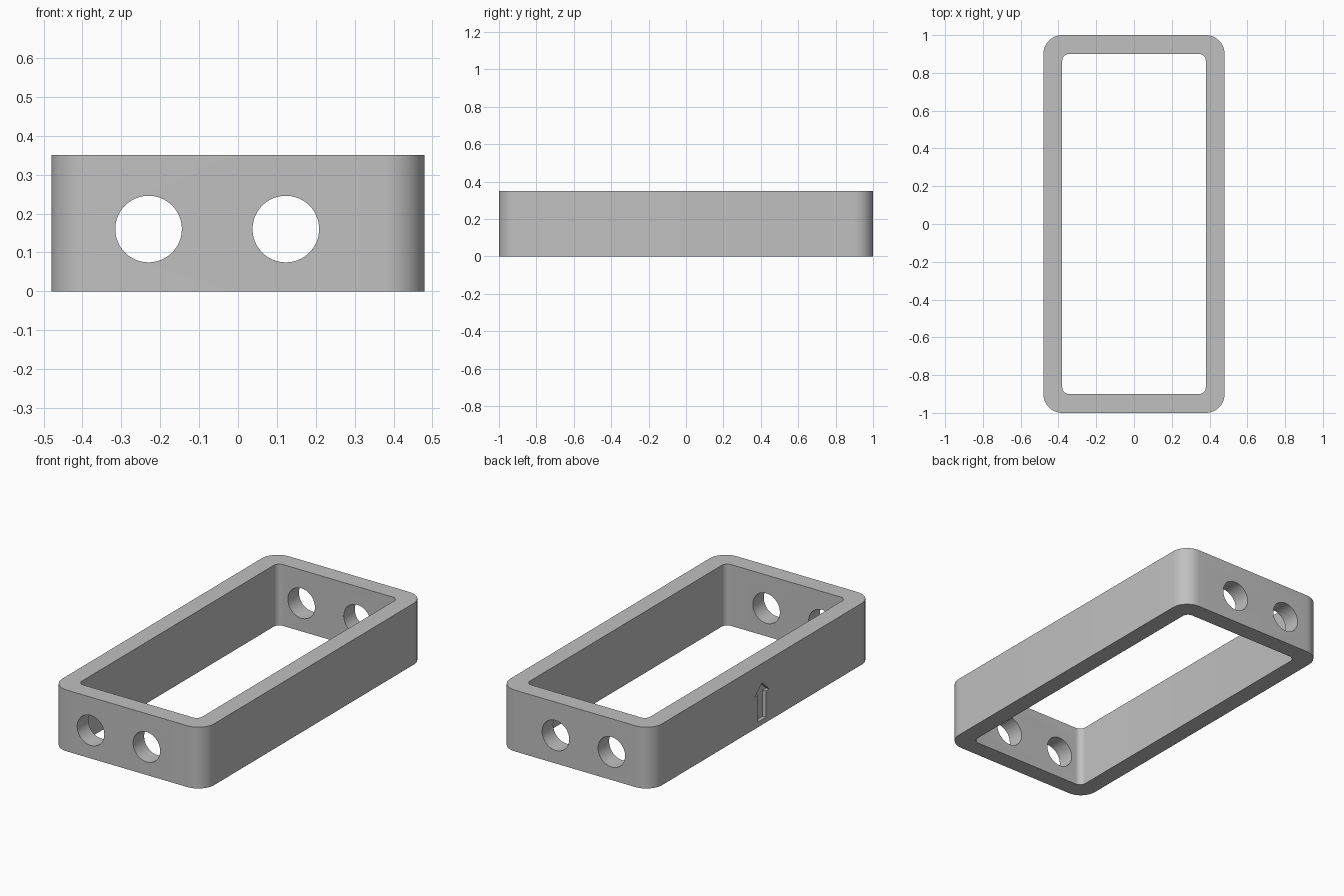
import bpy
import bmesh
import math
from mathutils import Matrix, Vector

if "Cube" in bpy.data.objects:
    bpy.data.objects.remove(bpy.data.objects["Cube"], do_unlink=True)

HEIGHT = 0.35

grey = bpy.data.materials.new("light grey")
grey.use_nodes = True
grey.diffuse_color = (0.53, 0.53, 0.53, 1)
grey.node_tree.nodes["Principled BSDF"].inputs["Base Color"].default_value = grey.diffuse_color


def rounded_rectangle(half_x, half_y, radius, steps=12):
    """Counter-clockwise outline with round corners."""
    points = []
    for corner, (sx, sy) in enumerate([(1, 1), (-1, 1), (-1, -1), (1, -1)]):
        cx, cy = sx * (half_x - radius), sy * (half_y - radius)
        for i in range(steps + 1):
            a = (corner + i / steps) * math.pi / 2
            points.append((cx + radius * math.cos(a), cy + radius * math.sin(a)))
    return points


def prism(name, outline, depth, matrix):
    """Extrude a flat outline along its local z and place it."""
    bm = bmesh.new()
    face = bm.faces.new([bm.verts.new((x, y, 0)) for x, y in outline])
    top = bmesh.ops.extrude_face_region(bm, geom=[face])["geom"]
    bmesh.ops.translate(bm, vec=(0, 0, depth),
                        verts=[v for v in top if isinstance(v, bmesh.types.BMVert)])
    bmesh.ops.recalc_face_normals(bm, faces=bm.faces)
    bm.transform(matrix)
    bmesh.ops.recalc_face_normals(bm, faces=bm.faces)
    mesh = bpy.data.meshes.new(name)
    bm.to_mesh(mesh)
    bm.free()
    mesh.materials.append(grey)
    obj = bpy.data.objects.new(name, mesh)
    bpy.context.collection.objects.link(obj)
    return obj


# Outer body
frame = prism("frame", rounded_rectangle(0.48, 1.0, 0.1), HEIGHT, Matrix())

# Open middle
cutters = [prism("opening_cutter", rounded_rectangle(0.38, 0.9, 0.035, 8),
                 HEIGHT + 0.2, Matrix.Translation((0, 0, -0.1)))]

# Two round holes through both end walls
circle = [(0.0856 * math.cos(i * math.tau / 64), 0.0856 * math.sin(i * math.tau / 64))
          for i in range(64)]
for x in (-0.23, 0.123):
    place = Matrix.Translation((x, 1.2, 0.16)) @ Matrix.Rotation(math.pi / 2, 4, "X")
    cutters.append(prism("hole_cutter", circle, 2.4, place))

# Engraved arrow pointing up on one long side
half_arrow = [(0.035, 0.03), (0.035, 0.18), (0.065, 0.18)]
arrow = half_arrow + [(0, 0.24)] + [(-y, z) for y, z in reversed(half_arrow)]
side = Matrix((Vector((0, 0, 1, -0.5)), Vector((1, 0, 0, 0)),
               Vector((0, 1, 0, 0)), Vector((0, 0, 0, 1))))
cutters.append(prism("arrow_cutter", arrow, 0.04, side))

# Cut everything out of the body, then remove the cutters
bpy.context.view_layer.objects.active = frame
frame.select_set(True)
for cutter in cutters:
    cutter.hide_render = True
    cut = frame.modifiers.new(cutter.name, "BOOLEAN")
    cut.operation = "DIFFERENCE"
    cut.solver = "EXACT"
    cut.object = cutter
    bpy.ops.object.modifier_apply(modifier=cut.name)
    bpy.data.objects.remove(cutter, do_unlink=True)

bpy.ops.object.shade_smooth_by_angle(angle=math.radians(30))
